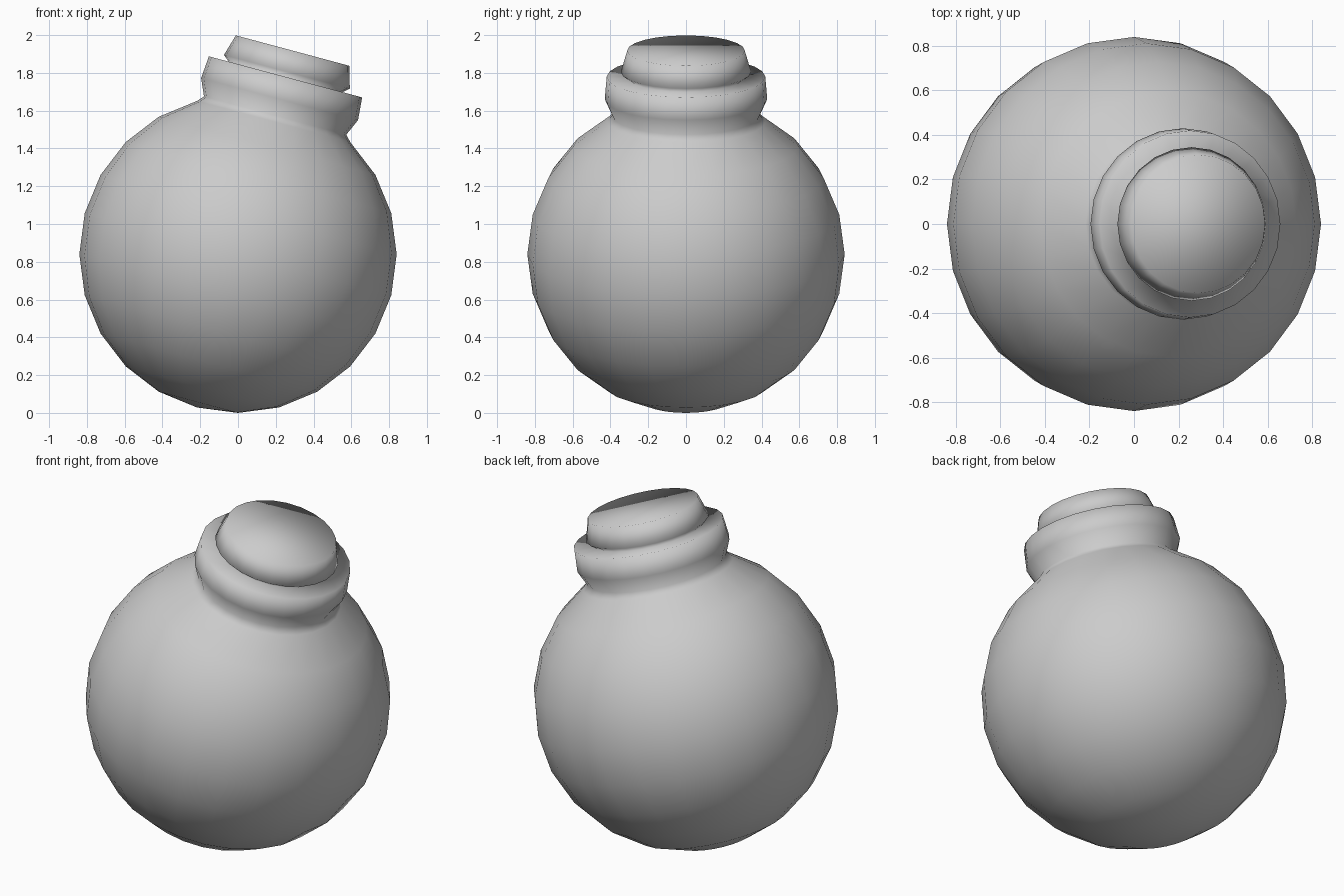
import bpy, bmesh
from math import sin, cos, pi, radians
from mathutils import Matrix

if "Cube" in bpy.data.objects:
    bpy.data.objects.remove(bpy.data.objects["Cube"])

R, SEG = 0.84, 24
TILT = radians(15)

# Profile (radius, height along the tilted axis, measured from the ball centre)
ball = [(R * sin(radians(a)), -R * cos(radians(a))) for a in range(15, 151, 15)]
collar = [(0.39, 0.76), (0.43, 0.85), (0.42, 0.972)]
plug = [(0.312, 0.972), (0.345, 1.0), (0.311, 1.116)]
profile = ball + collar + plug

bm = bmesh.new()
rings = [[bm.verts.new((r * cos(2 * pi * i / SEG), r * sin(2 * pi * i / SEG), z))
          for i in range(SEG)] for r, z in profile]

# Side walls of ball, collar and plug
for low, high in zip(rings, rings[1:]):
    for i in range(SEG):
        j = (i + 1) % SEG
        bm.faces.new((low[i], low[j], high[j], high[i]))

# Bottom pole and flat plug top
pole = bm.verts.new((0, 0, -R))
for i in range(SEG):
    bm.faces.new((pole, rings[0][(i + 1) % SEG], rings[0][i]))
bm.faces.new(rings[-1])

for f in bm.faces:
    f.smooth = True

# Lean the whole body towards +x and stand it on the ground
bm.transform(Matrix.Translation((0, 0, R)) @ Matrix.Rotation(TILT, 4, 'Y'))

mesh = bpy.data.meshes.new("round_body_with_plug")
bm.to_mesh(mesh)
bm.free()
bpy.context.collection.objects.link(bpy.data.objects.new("round_body_with_plug", mesh))
